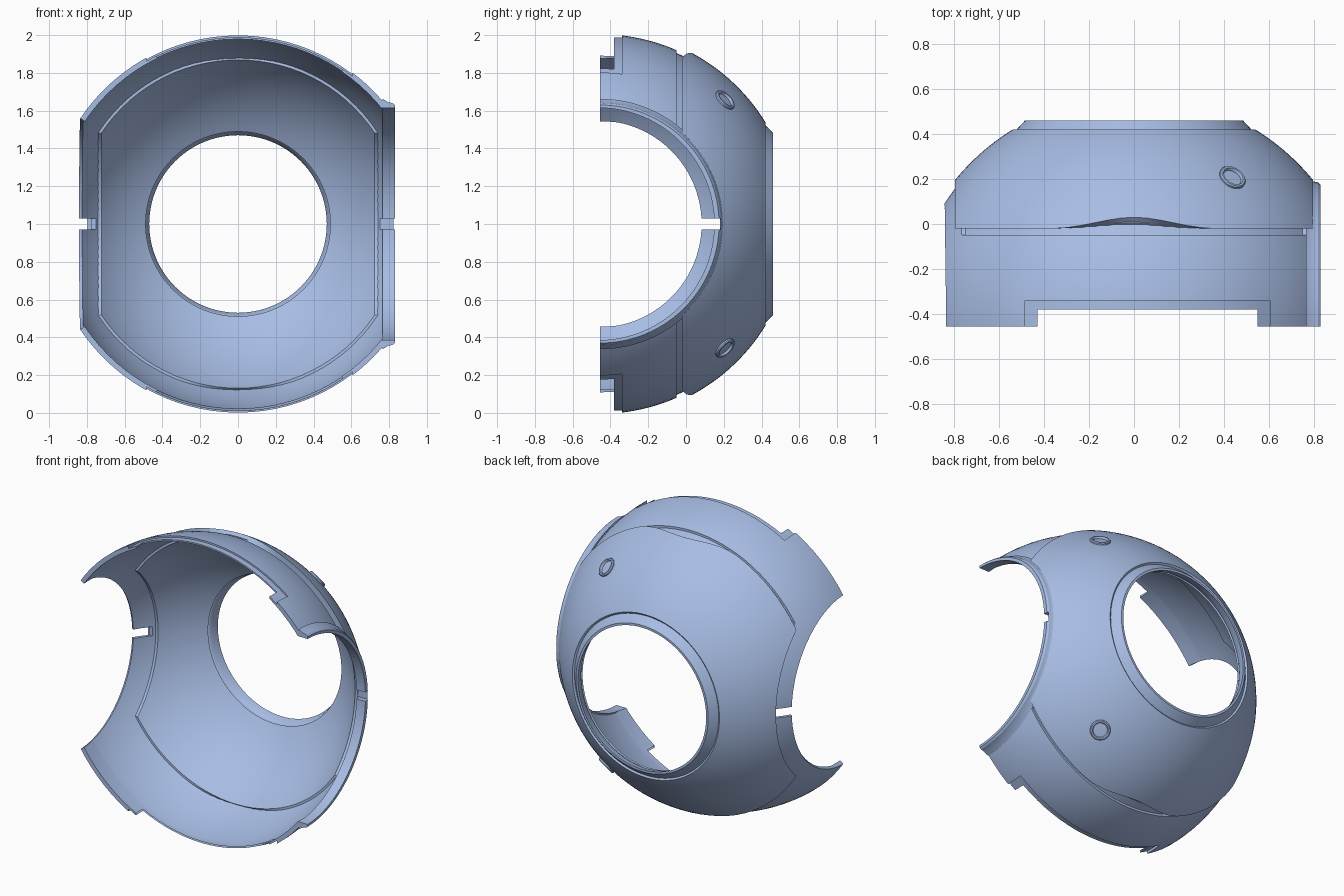
import bpy, bmesh, math
from mathutils import Vector

if "Cube" in bpy.data.objects:
    bpy.data.objects.remove(bpy.data.objects["Cube"])

C = Vector((0, -0.455, 1))          # centre of the ball
X, Y = Vector((1, 0, 0)), Vector((0, 1, 0))
SEG = 96

blue = bpy.data.materials.new("pale_blue")
blue.diffuse_color = (0.39, 0.51, 0.78, 1)
blue.use_nodes = True
blue.node_tree.nodes["Principled BSDF"].inputs["Base Color"].default_value = blue.diffuse_color


def finish(name, bm):
    bm.normal_update()
    bmesh.ops.recalc_face_normals(bm, faces=bm.faces)
    me = bpy.data.meshes.new(name)
    bm.to_mesh(me)
    bm.free()
    me.materials.append(blue)
    ob = bpy.data.objects.new(name, me)
    bpy.context.collection.objects.link(ob)
    return ob


def lathe(name, profile, axis=Y, centre=C, seg=SEG):
    """Turn a closed (along-axis, radius) loop about an axis."""
    bm = bmesh.new()
    u = axis.orthogonal().normalized()
    v = axis.cross(u)
    rings = []
    for i in range(seg):
        t = 2 * math.pi * i / seg
        d = u * math.cos(t) + v * math.sin(t)
        rings.append([bm.verts.new(centre + axis * a + d * r) for a, r in profile])
    n = len(profile)
    for i in range(seg):
        p, q = rings[i], rings[(i + 1) % seg]
        for j in range(n):
            k = (j + 1) % n
            bm.faces.new((p[j], p[k], q[k], q[j]))
    return finish(name, bm)


def arc(R, a0, a1, n=24):
    steps = [a0 + (a1 - a0) * i / n for i in range(n + 1)]
    return [(a, math.sqrt(R * R - a * a)) for a in steps]


def box(name, lo, hi):
    bm = bmesh.new()
    bmesh.ops.create_cube(bm, size=1)
    for v in bm.verts:
        v.co = Vector([(l + h) / 2 + c * (h - l) for l, h, c in zip(lo, hi, v.co)])
    return finish(name, bm)


def rod(name, x0, r0, x1, r1, centre):
    """Bar or cone along x, used to bore the side openings."""
    return lathe(name, [(x0, 0.004), (x1, 0.004), (x1, r1), (x0, r0)], X, centre)


def boolean(ob, cutter, op='DIFFERENCE'):
    m = ob.modifiers.new("cut", 'BOOLEAN')
    m.operation, m.object, m.solver = op, cutter, 'EXACT'
    bpy.context.view_layer.objects.active = ob
    bpy.ops.object.modifier_apply(modifier=m.name)


# cutters
left_bore = rod("left_bore_cutter", -1.2, 0.804, -0.5, 0.335, C - Vector((0, 0.015, 0)))
right_bore = rod("right_bore_cutter", 0.5, 0.615, 1.5, 0.615, C - Vector((0, 0.01, 0)))
panel_bore = rod("panel_bore_cutter", -1.5, 0.65, 1.5, 0.65, C)
slot = box("slot_cutter", (-1.2, -0.3, 0.97), (1.2, 0.18, 1.03))
gap = box("gap_cutter", (-0.43, -0.8, -0.5), (0.55, -0.38, 2.5))
front = box("front_cutter", (-2, -2, -1), (2, C.y, 3))
skin = lathe("skin_cutter", [(-0.1, 0.991), (0.115, 0.988), (0.115, 1.1), (-0.1, 1.1)])
skin_range = box("skin_range", (-0.485, -1, -0.5), (0.605, 1, 2.5))
boolean(skin, skin_range, 'INTERSECT')
groove = lathe("groove_cutter", [(0.405, 0.905), (0.46, 0.88), (0.46, 1.1), (0.405, 1.1)])
boolean(groove, panel_bore)

# thin main shell with the rim of the round opening
shell = lathe("main_shell", arc(1.005, 0, 0.84, 40)
              + [(0.872, 0.525), (0.915, 0.485), (0.915, 0.47), (0.87, 0.48)]
              + arc(0.985, 0.855, 0.1, 40) + [(0, 0.976)])
for c in (left_bore, right_bore, slot, groove, skin, gap):
    boolean(shell, c)

# flared lip round the right-hand opening
lip = lathe("right_lip", [(0.765, 0.60), (0.83, 0.60), (0.83, 0.63), (0.818, 0.64),
                          (0.795, 0.645), (0.765, 0.663)], X)
for c in (front, right_bore, slot):
    boolean(lip, c)

# back panel, its outer lower edge arching up at top and bottom
A0, A1 = 0.435, 0.875
panel = lathe("back_panel", arc(1.028, A0, A1) + arc(0.972, 0.84, A0))
for v in panel.data.vertices:
    p = v.co - C
    R = p.length
    if R < 1:
        continue
    f = max(0, 1 - abs(p.x) / 0.36)
    f = f * f * (3 - 2 * f)
    a = p.y + 0.05 * f * max(0, (A1 - p.y) / (A1 - A0))
    s = math.sqrt(R * R - a * a) / math.hypot(p.x, p.z)
    v.co = C + Vector((p.x * s, a, p.z * s))
boolean(panel, panel_bore)

# small round studs, above and below
studs = []
for side, name in ((1, "upper_stud"), (-1, "lower_stud")):
    n = Vector((0.44, 0.665, 0.66 * side)).normalized()
    studs.append(lathe(name, [(1.015, 0.062), (1.034, 0.062), (1.04, 0.057),
                              (1.04, 0.048), (1.03, 0.043), (1.015, 0.043)], n, C, 32))

# tidy up: remove helpers, smooth the visible parts
for c in (left_bore, right_bore, panel_bore, slot, gap, front, skin, skin_range, groove):
    bpy.data.objects.remove(c)
for ob in [shell, lip, panel] + studs:
    bpy.ops.object.select_all(action='DESELECT')
    ob.select_set(True)
    bpy.context.view_layer.objects.active = ob
    bpy.ops.object.shade_smooth_by_angle(angle=math.radians(25))
